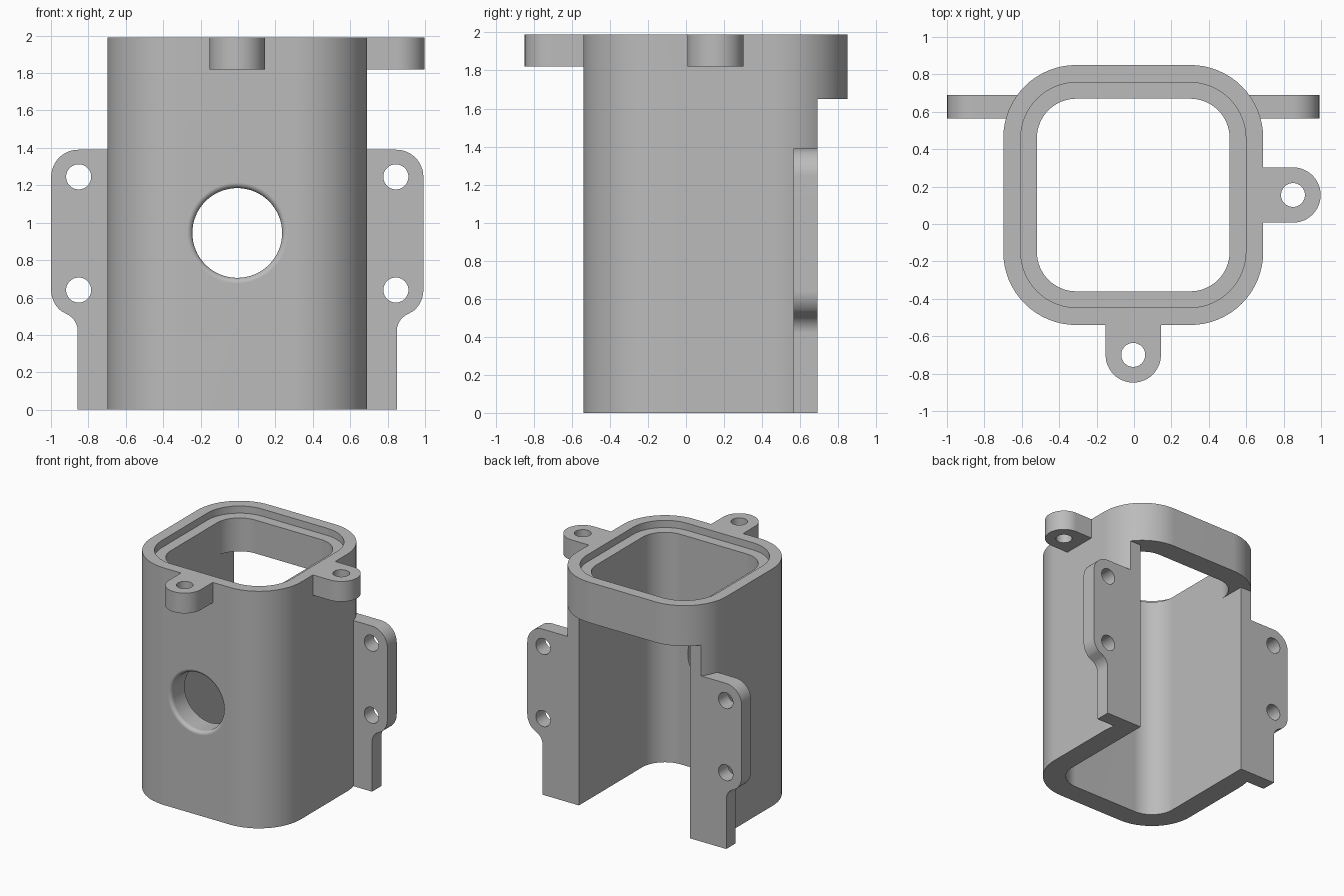
import bpy, bmesh
from math import sin, cos, pi, radians

if "Cube" in bpy.data.objects:
    bpy.data.objects.remove(bpy.data.objects["Cube"])

CX = -0.004          # centre line of the tube
CY = 0.155
TOP = 1.99

grey = bpy.data.materials.new("Mid grey")
grey.use_nodes = True
grey.diffuse_color = (0.5, 0.5, 0.5, 1)
grey.node_tree.nodes["Principled BSDF"].inputs["Base Color"].default_value = (0.5, 0.5, 0.5, 1)


def loft(name, loops):
    """Closed solid through matching point loops."""
    bm = bmesh.new()
    rings = [[bm.verts.new(p) for p in loop] for loop in loops]
    n = len(rings[0])
    for a, b in zip(rings, rings[1:]):
        for i in range(n):
            j = (i + 1) % n
            bm.faces.new((a[i], a[j], b[j], b[i]))
    bm.faces.new(rings[0])
    bm.faces.new(rings[-1])
    bmesh.ops.recalc_face_normals(bm, faces=bm.faces)
    mesh = bpy.data.meshes.new(name)
    bm.to_mesh(mesh)
    bm.free()
    mesh.materials.append(grey)
    ob = bpy.data.objects.new(name, mesh)
    bpy.context.collection.objects.link(ob)
    return ob


def upright(name, pts, z0, z1):
    return loft(name, [[(x, y, z) for x, y in pts] for z in (z0, z1)])


def along_y(name, pts, y0, y1):
    return loft(name, [[(x, y, z) for x, z in pts] for y in (y0, y1)])


def arc(cx, cy, r, a0, a1, n=16):
    return [(cx + r * cos(radians(a0 + (a1 - a0) * i / n)),
             cy + r * sin(radians(a0 + (a1 - a0) * i / n))) for i in range(n + 1)]


def circle(cx, cy, r, n=48):
    return arc(cx, cy, r, 0, 360, n)[:-1]


def rounded(half, r):
    """Rounded square around the tube axis."""
    k = half - r
    pts = []
    for i, (sx, sy) in enumerate(((1, 1), (-1, 1), (-1, -1), (1, -1))):
        pts += arc(CX + sx * k, CY + sy * k, r, 90 * i, 90 * i + 90)
    return pts


def box(x0, x1, y0, y1):
    return [(x0, y0), (x1, y0), (x1, y1), (x0, y1)]


body = upright("housing", rounded(0.695, 0.39), 0, TOP)
bpy.context.view_layer.objects.active = body


def combine(tool, operation):
    mod = body.modifiers.new("join", "BOOLEAN")
    mod.operation = operation
    mod.solver = "EXACT"
    mod.object = tool
    bpy.ops.object.modifier_apply(modifier=mod.name)
    bpy.data.objects.remove(tool)


# Rear of the tube is cut back below the top band
combine(upright("rear_cut", box(-2, 2, 0.69, 1.5), -0.5, 1.65), "DIFFERENCE")

# Side flanges with bolt holes
for s in (1, -1):
    outline = [(0.4, 0), (0.853, 0)]
    outline += arc(0.953, 0.42, 0.1, 180, 122, 8)
    outline += arc(0.85, 0.64, 0.145, -50, 0, 8)
    outline += arc(0.85, 1.245, 0.145, 0, 90)
    outline += [(0.4, 1.39)]
    combine(along_y("flange", [(CX + s * x, z) for x, z in outline], 0.565, 0.69), "UNION")
    for z in (0.64, 1.245):
        combine(along_y("bolt_hole", circle(CX + s * 0.848, z, 0.067), 0.4, 0.9), "DIFFERENCE")

# Top lugs at the front and left side
front_lug = [(CX + 0.148, -0.48)] + arc(CX, -0.7, 0.148, 0, -180, 24) + [(CX - 0.148, -0.48)]
side_lug = [(0.63, 0.007)] + arc(0.85, 0.155, 0.148, -90, 90, 24) + [(0.63, 0.303)]
for pts, x, y in ((front_lug, CX, -0.7), (side_lug, 0.85, 0.155)):
    combine(upright("lug", pts, 1.82, TOP), "UNION")
    combine(upright("lug_hole", circle(x, y, 0.064), 1.7, 2.2), "DIFFERENCE")

# Inner passage: open at the rear below, rounded at the top, with a seal ledge
inner = rounded(0.515, 0.21)
opened = [p for p in inner if p[1] < CY]
opened = [(CX - 0.515, 1.5)] + opened + [(CX + 0.515, 1.5)]
combine(upright("lower_passage", opened, -0.5, 1.65), "DIFFERENCE")
combine(upright("upper_passage", inner, 1.5, 2.3), "DIFFERENCE")
combine(upright("seal_ledge", rounded(0.602, 0.3), TOP - 0.06, 2.3), "DIFFERENCE")

# Round port in the front wall with a softened outer rim
steps = [(0.24, -0.1)]
for i in range(7):
    t = i * pi / 12
    steps.append((0.24 + 0.03 * (1 - cos(t)), -0.51 - 0.03 * sin(t)))
steps.append((0.27, -0.7))
combine(loft("port", [[(x, y, z) for x, z in circle(CX, 0.945, r, 64)] for r, y in steps]),
        "DIFFERENCE")

# Smooth curves, crisp edges
for ob in bpy.context.selected_objects:
    ob.select_set(False)
body.select_set(True)
bpy.ops.object.shade_smooth_by_angle(angle=radians(30))
weighted = body.modifiers.new("even_shading", "WEIGHTED_NORMAL")
weighted.keep_sharp = True
